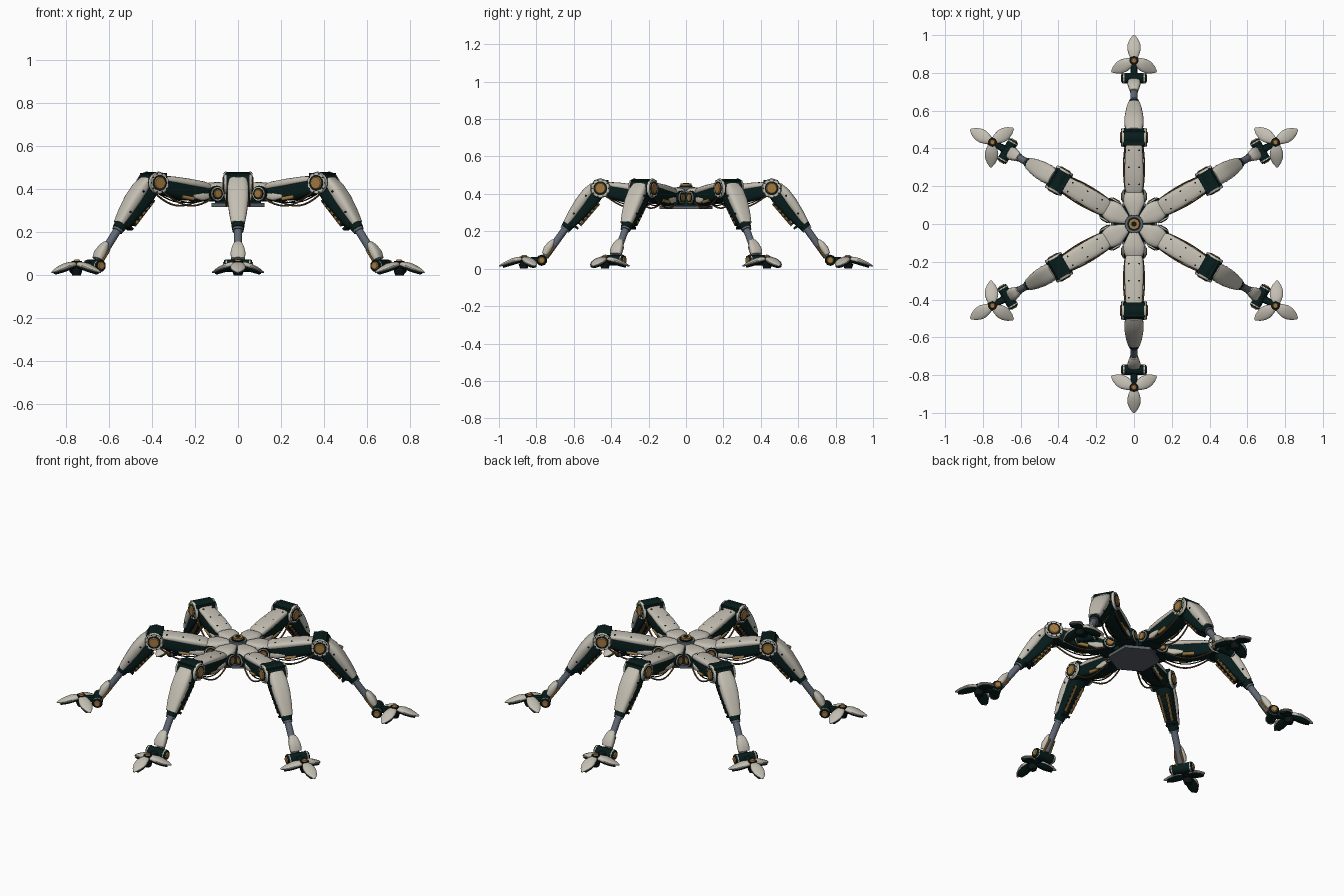
import bpy, bmesh
from math import pi, cos, sin, radians
from mathutils import Vector, Matrix

cube = bpy.data.objects.get("Cube")
if cube:
    bpy.data.objects.remove(cube)


def material(name, r, g, b):
    m = bpy.data.materials.new(name)
    m.use_nodes = True
    m.diffuse_color = (r, g, b, 1)
    m.node_tree.nodes["Principled BSDF"].inputs["Base Color"].default_value = (r, g, b, 1)
    return m


IVORY = material("ivory shell", 0.55, 0.52, 0.45)
TEAL = material("dark teal", 0.002, 0.012, 0.011)
STEEL = material("blue grey steel", 0.12, 0.14, 0.175)
GOLD = material("brass", 0.36, 0.19, 0.05)
BLACK = material("black rubber", 0.004, 0.007, 0.007)
PLATE = material("grey plate", 0.11, 0.12, 0.14)
BRONZE = material("bronze cable", 0.14, 0.075, 0.025)


def loft(bm, stations, n=20, power=0.7, m=Matrix()):
    """Rounded sections (x, y, z, half width, half height) joined along a path."""
    pts = [Vector(s[:3]) for s in stations]
    rings = []
    for i, s in enumerate(stations):
        t = (pts[min(i + 1, len(pts) - 1)] - pts[max(i - 1, 0)]).normalized()
        side = Vector((0, 1, 0))
        side = (side - t * side.dot(t)).normalized()
        up = t.cross(side)
        ring = []
        for k in range(n):
            a = 2 * pi * (k + 0.5) / n
            c, d = cos(a), sin(a)
            c = (1 if c > 0 else -1) * abs(c) ** power
            d = (1 if d > 0 else -1) * abs(d) ** power
            ring.append(bm.verts.new(m @ (pts[i] + side * c * s[3] + up * d * s[4])))
        rings.append(ring)
    for a, b in zip(rings, rings[1:]):
        for k in range(n):
            j = (k + 1) % n
            bm.faces.new((a[k], a[j], b[j], b[k]))
    bm.faces.new(rings[0][::-1])
    bm.faces.new(rings[-1])


def rod(bm, a, b, radius, n=16, end=None):
    a, b = Vector(a), Vector(b)
    m = Matrix.Translation((a + b) / 2) @ (b - a).to_track_quat('Z', 'Y').to_matrix().to_4x4()
    bmesh.ops.create_cone(bm, cap_ends=True, segments=n, radius1=radius,
                          radius2=radius if end is None else end,
                          depth=(b - a).length, matrix=m)


def axle(bm, r, z, radius, y0, y1, n=24, end=None):
    """Mirrored pair of discs running across the leg."""
    for s in (-1, 1):
        rod(bm, (r, s * y0, z), (r, s * y1, z), radius, n, end)


def box(bm, centre, size, pitch=0):
    m = Matrix.Translation(centre) @ Matrix.Rotation(radians(pitch), 4, 'Y') @ Matrix.Diagonal((*size, 1))
    bmesh.ops.create_cube(bm, size=1, matrix=m)


def finish(bm, name, mat, legs=True):
    bmesh.ops.recalc_face_normals(bm, faces=bm.faces)
    mesh = bpy.data.meshes.new(name)
    bm.to_mesh(mesh)
    bm.free()
    mesh.materials.append(mat)
    mesh.shade_smooth()
    mesh.set_sharp_from_angle(angle=radians(35))
    for i in range(6 if legs else 1):
        ob = bpy.data.objects.new(f"{name}_{i + 1}" if legs else name, mesh)
        if legs:
            ob.rotation_euler.z = pi / 6 + i * pi / 3
        bpy.context.collection.objects.link(ob)


def part(name, mat, fn, *calls, legs=True):
    bm = bmesh.new()
    for c in calls:
        fn(bm, *c)
    finish(bm, name, mat, legs)


SIDES = (-1, 1)

# central body
Z = Vector((0, 0, 1))
part("body_core", TEAL, rod, (Z * 0.335, Z * 0.41, 0.125, 6, 0.1), legs=False)
part("belly_plate", PLATE, rod, (Z * 0.318, Z * 0.336, 0.142, 6), legs=False)
part("hub_ring", STEEL, rod, (Z * 0.40, Z * 0.438, 0.052, 32, 0.048), legs=False)
part("hub_cup", BLACK, rod, (Z * 0.43, Z * 0.444, 0.036, 32), legs=False)
part("hub_collar", GOLD, rod, (Z * 0.44, Z * 0.455, 0.029, 24), legs=False)
part("hub_cap", TEAL, rod, (Z * 0.45, Z * 0.458, 0.015, 6), legs=False)

# shoulder
part("shoulder_petal", IVORY, loft, (
    [(0.035, 0, 0.414, 0.018, 0.012), (0.07, 0, 0.413, 0.037, 0.018), (0.11, 0, 0.411, 0.057, 0.023),
     (0.15, 0, 0.407, 0.055, 0.024), (0.178, 0, 0.402, 0.04, 0.018)],))
part("shoulder_block", TEAL, box, ((0.135, 0, 0.375), (0.09, 0.085, 0.06)))
part("shoulder_joint", TEAL, axle, (0.145, 0.38, 0.037, 0, 0.056))
part("shoulder_disc", IVORY, axle, (0.145, 0.38, 0.032, 0.054, 0.062))
part("shoulder_washer", BLACK, axle, (0.145, 0.38, 0.027, 0.06, 0.064))
part("shoulder_cap", GOLD, axle, (0.145, 0.38, 0.023, 0.062, 0.068, 16, 0.018))

# upper arm
part("upper_arm_core", TEAL, loft, (
    [(0.15, 0, 0.378, 0.035, 0.03), (0.20, 0, 0.383, 0.046, 0.04), (0.32, 0, 0.396, 0.048, 0.044),
     (0.42, 0, 0.417, 0.046, 0.038)], 16, 0.5))
part("upper_arm_shell", IVORY, loft, (
    [(0.165, 0, 0.409, 0.04, 0.015), (0.19, 0, 0.417, 0.049, 0.019), (0.27, 0, 0.43, 0.051, 0.02),
     (0.36, 0, 0.443, 0.048, 0.018), (0.425, 0, 0.448, 0.043, 0.015)],))
part("upper_arm_cheek", IVORY, loft, *[(
    [(0.18, s * 0.035, 0.37, 0.01, 0.014), (0.215, s * 0.039, 0.366, 0.012, 0.018),
     (0.265, s * 0.039, 0.369, 0.01, 0.008)],) for s in SIDES])
part("upper_arm_piston", GOLD, rod, *[((0.262, s * 0.043, 0.356), (0.325, s * 0.043, 0.366), 0.009) for s in SIDES])
part("upper_arm_bolts", BLACK, rod, *[
    ((r, s * 0.027, z - 0.01), (r, s * 0.027, z + 0.002), 0.005, 8)
    for s in SIDES for r, z in ((0.21, 0.437), (0.30, 0.451), (0.39, 0.461))])

# hanging cables
for name, mat, y, dip, w in (("bronze_cable", BRONZE, 0.052, 0.06, 0.0045), ("black_cable", BLACK, 0.035, 0.045, 0.003)):
    part(name, mat, loft, *[
        ([(0.15 + 0.3 * u, s * y * (0.8 + sin(pi * u) * 0.25), 0.365 + 0.04 * u - dip * sin(pi * u),
           w, w) for u in [i / 12 for i in range(13)]], 8, 1) for s in SIDES])

# knee
KNEE = (0.458, 0.43)
part("knee_barrel", TEAL, axle, (*KNEE, 0.05, 0, 0.058, 32))
part("knee_hood", TEAL, box, ((0.454, 0, 0.447), (0.078, 0.114, 0.056)))
part("knee_ring", IVORY, axle, (*KNEE, 0.054, 0.054, 0.066, 10, 0.05))
part("knee_ring_ticks", BLACK, rod, *[
    ((KNEE[0] + 0.044 * cos(a), s * 0.06, KNEE[1] + 0.044 * sin(a)),
     (KNEE[0] + 0.044 * cos(a), s * 0.0675, KNEE[1] + 0.044 * sin(a)), 0.0035, 8)
    for s in SIDES for a in [k * pi / 5 for k in range(10)]])
part("knee_disc", TEAL, axle, (*KNEE, 0.037, 0.062, 0.068))
part("knee_cap", GOLD, axle, (*KNEE, 0.032, 0.066, 0.073, 24, 0.026))

# shin
part("shin_core", TEAL, loft, (
    [(0.465, 0, 0.42, 0.044, 0.037), (0.507, 0, 0.365, 0.043, 0.041), (0.567, 0, 0.295, 0.036, 0.035),
     (0.62, 0, 0.232, 0.028, 0.024)], 16, 0.5))
part("shin_shell", IVORY, loft, (
    [(0.494, 0, 0.446, 0.042, 0.018), (0.523, 0, 0.411, 0.05, 0.029), (0.563, 0, 0.358, 0.05, 0.03),
     (0.606, 0, 0.295, 0.042, 0.025), (0.639, 0, 0.243, 0.032, 0.019)],))
part("shin_ribs", BLACK, box, *[
    ((0.48 + 0.105 * u, 0, 0.345 - 0.125 * u), (0.012, 0.066 - 0.018 * u, 0.022), 50)
    for u in [i / 6 for i in range(7)]])
part("shin_piston", GOLD, rod, *[((0.465, s * 0.024, 0.35), (0.566, s * 0.018, 0.232), 0.008, 8) for s in SIDES])
part("shin_bolts", BLACK, rod, *[
    ((r, s * 0.035, z), (r, s * w, z), 0.006, 8)
    for s in SIDES for r, z, w in ((0.535, 0.39, 0.051), (0.60, 0.295, 0.043))])
part("shin_collar", TEAL, rod, ((0.618, 0, 0.25), (0.643, 0, 0.216), 0.033, 20, 0.028))
part("shin_collar_band", STEEL, rod, ((0.643, 0, 0.216), (0.649, 0, 0.207), 0.026, 20))
part("shin_rod", STEEL, rod, ((0.64, 0, 0.22), (0.752, 0, 0.065), 0.019))

# ankle
ANKLE = (0.772, 0.045)
part("ankle_guard", IVORY, loft, (
    [(0.708, 0, 0.153, 0.018, 0.008), (0.722, 0, 0.133, 0.028, 0.018), (0.742, 0, 0.103, 0.035, 0.022),
     (0.756, 0, 0.077, 0.032, 0.016)],))
part("ankle_tendon", GOLD, rod, *[((0.70, s * 0.016, 0.118), (0.752, s * 0.022, 0.05), 0.006, 8) for s in SIDES])
part("ankle_barrel", TEAL, axle, (*ANKLE, 0.028, 0, 0.05))
part("ankle_flange", IVORY, axle, (*ANKLE, 0.03, 0.05, 0.057, 10))
part("ankle_disc", TEAL, axle, (*ANKLE, 0.03, 0.057, 0.065, 10, 0.025))
part("ankle_cap", GOLD, axle, (*ANKLE, 0.02, 0.064, 0.07, 16, 0.015))
part("ankle_link", TEAL, loft, (
    [(0.76, 0, 0.045, 0.024, 0.02), (0.82, 0, 0.045, 0.018, 0.017), (0.87, 0, 0.042, 0.022, 0.018)], 12))
part("foot_hub", BLACK, rod, ((0.865, 0, 0.022), (0.865, 0, 0.066), 0.024, 20))
part("foot_hub_cap", GOLD, rod, ((0.865, 0, 0.064), (0.865, 0, 0.073), 0.017, 16, 0.012))

# three petal toes
upper = [(0.005, 0, 0.053, 0.016, 0.01), (0.03, 0, 0.05, 0.028, 0.014), (0.058, 0, 0.042, 0.036, 0.015),
         (0.085, 0, 0.032, 0.034, 0.012), (0.112, 0, 0.022, 0.022, 0.008), (0.133, 0, 0.014, 0.005, 0.003)]
sole = [(x, y, max(z - 0.012, 0.008), w * 0.85, h * 0.7) for x, y, z, w, h in upper[:-1]]
spots = [Matrix.Translation((0.867, 0, 0)) @ Matrix.Rotation(radians(a), 4, 'Z') for a in (0, 117, -117)]
part("toe_shell", IVORY, loft, *[(upper, 16, 0.9, m) for m in spots])
part("toe_sole", TEAL, loft, *[(sole, 12, 0.8, m) for m in spots])
part("sole_pad", BLACK, rod, ((0.867, 0, 0), (0.867, 0, 0.025), 0.02, 16, 0.028))
